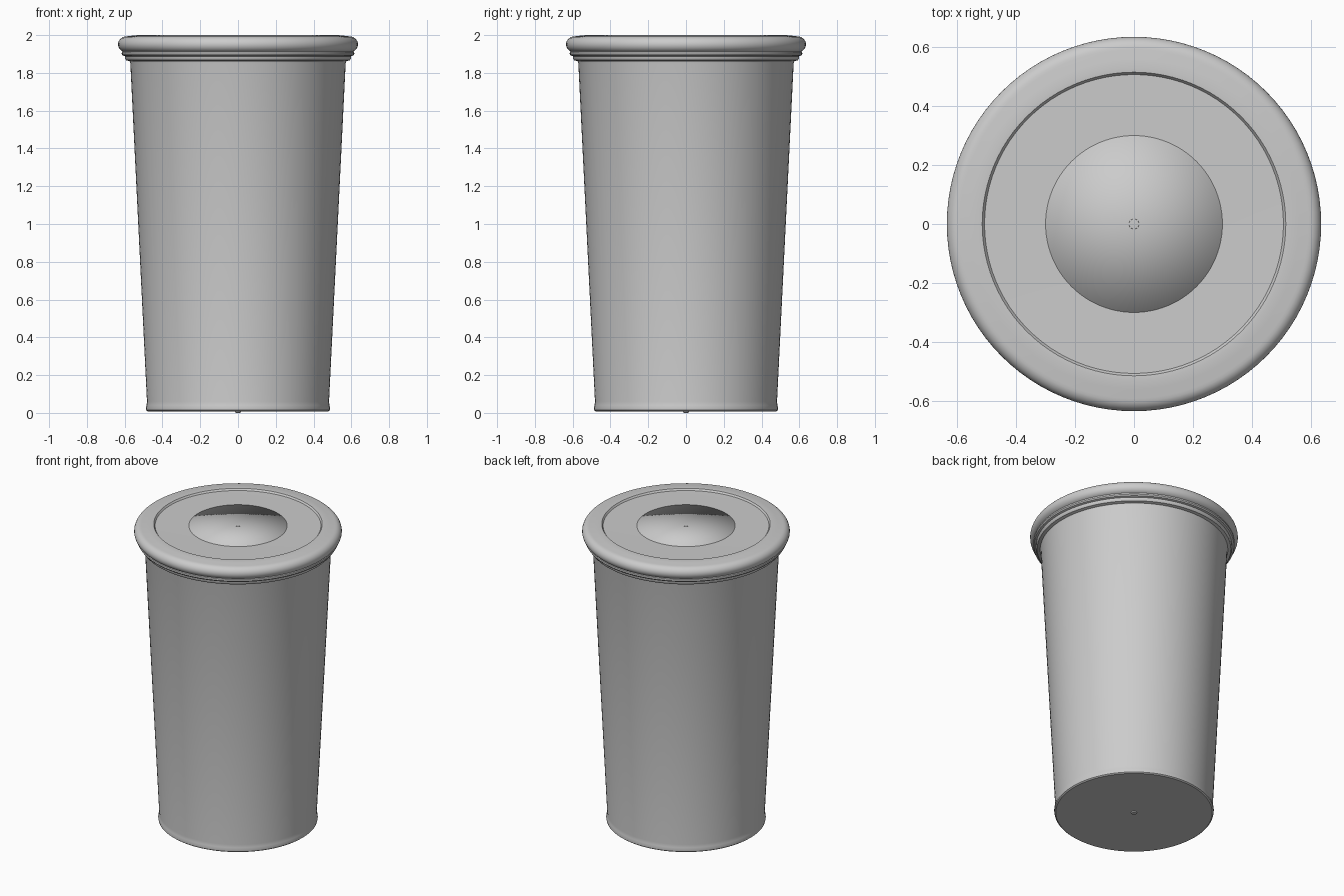
import bpy, math

if "Cube" in bpy.data.objects:
    bpy.data.objects.remove(bpy.data.objects["Cube"])

SEG = 96

def lathe(name, profile, angle=35):
    """Spin (radius, z) points round the z axis; radius 0 makes a pole."""
    verts, rings, faces = [], [], []
    for r, z in profile:
        n = 1 if r == 0 else SEG
        rings.append([len(verts) + i for i in range(n)])
        for i in range(n):
            a = 2 * math.pi * i / SEG
            verts.append((r * math.cos(a), r * math.sin(a), z))
    for lo, hi in zip(rings, rings[1:]):
        for i in range(SEG):
            j = (i + 1) % SEG
            if len(lo) == 1:
                faces.append((lo[0], hi[j], hi[i]))
            elif len(hi) == 1:
                faces.append((lo[i], lo[j], hi[0]))
            else:
                faces.append((lo[i], lo[j], hi[j], hi[i]))
    mesh = bpy.data.meshes.new(name)
    mesh.from_pydata(verts, [], faces)
    ob = bpy.data.objects.new(name, mesh)
    bpy.context.collection.objects.link(ob)
    bpy.ops.object.select_all(action='DESELECT')
    ob.select_set(True)
    bpy.context.view_layer.objects.active = ob
    bpy.ops.object.shade_smooth_by_angle(angle=math.radians(angle))
    return ob

# Tapered cup with a slightly flared foot
lathe("cup_body", [(0, 0.008), (0.478, 0.008), (0.486, 0.014), (0.488, 0.025),
                   (0.484, 0.04), (0.482, 0.06), (0.57, 1.85), (0.575, 1.87)])

# Lid: stepped skirt, rolled rim, shallow recess
rim = [(0.592 + 0.043 * math.cos(t), 1.951 + 0.042 * math.sin(t))
       for t in [math.radians(-65 + 155 * i / 12) for i in range(13)]]
lathe("lid", [(0.568, 1.85), (0.574, 1.862), (0.592, 1.867), (0.598, 1.875),
              (0.599, 1.888), (0.611, 1.892), (0.616, 1.9), (0.615, 1.91)]
      + rim + [(0.56, 1.997), (0.53, 2.0), (0.515, 1.999), (0.507, 1.988),
               (0.30, 1.986), (0, 1.986)])

# Centre disc, fully smooth so that it shades like a shallow dome
lathe("lid_disc", [(0.30, 1.975), (0.30, 1.989), (0, 1.989)], 180)

# Small centre pips on the lid and the underside
lathe("lid_pip", [(0.018, 1.985), (0.017, 1.991), (0, 1.992)])
lathe("base_pip", [(0, 0.0), (0.016, 0.001), (0.018, 0.01)])
